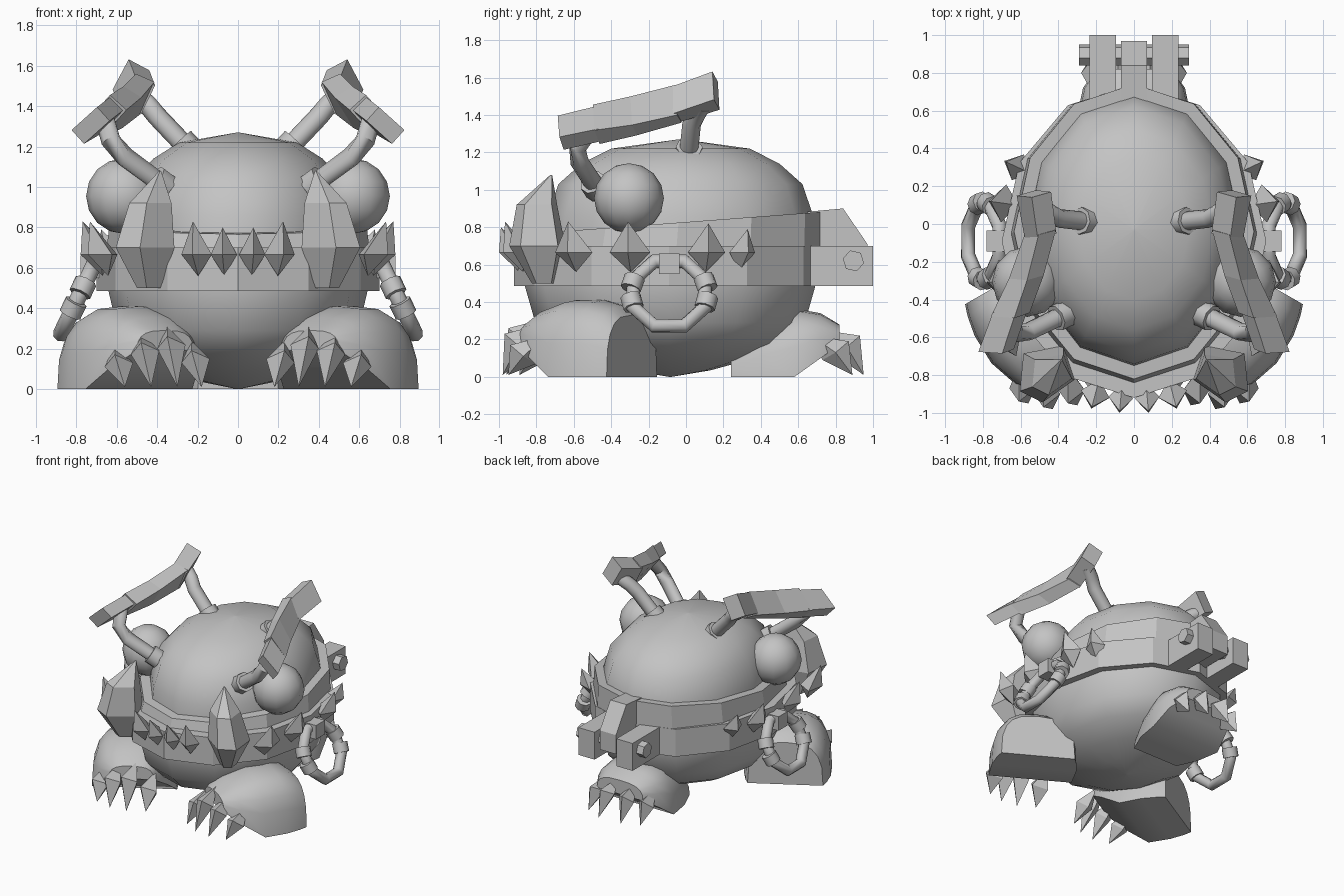
import bpy, bmesh, math
from mathutils import Vector as V

if "Cube" in bpy.data.objects:
    bpy.data.objects.remove(bpy.data.objects["Cube"])

metal = bpy.data.materials.new("plain_grey")
metal.diffuse_color = (0.55, 0.55, 0.55, 1)
metal.use_nodes = True
metal.node_tree.nodes["Principled BSDF"].inputs["Base Color"].default_value = metal.diffuse_color


def finish(bm, name, mirror=False, smooth=None):
    bmesh.ops.recalc_face_normals(bm, faces=bm.faces[:])
    me = bpy.data.meshes.new(name)
    bm.to_mesh(me)
    bm.free()
    me.materials.append(metal)
    ob = bpy.data.objects.new(name, me)
    bpy.context.collection.objects.link(ob)
    if mirror:
        ob.modifiers.new("Mirror", 'MIRROR').use_mirror_merge = False
    if smooth:
        bpy.ops.object.select_all(action='DESELECT')
        ob.select_set(True)
        bpy.context.view_layer.objects.active = ob
        bpy.ops.object.shade_smooth_by_angle(angle=math.radians(smooth))
    return ob


def loft(bm, rings, closed=False):
    """Skin a list of equal-length point rings, capping the open ends."""
    vs = [[bm.verts.new(p) for p in r] for r in rings]
    n = len(vs[0])
    pairs = list(zip(vs, vs[1:])) + ([(vs[-1], vs[0])] if closed else [])
    for a, b in pairs:
        for i in range(n):
            bm.faces.new((a[i], a[(i + 1) % n], b[(i + 1) % n], b[i]))
    if not closed:
        bm.faces.new(vs[0])
        bm.faces.new(vs[-1])


def tube(bm, pts, r, n=8, closed=False):
    pts = [V(p) for p in pts]
    rings = []
    m = len(pts)
    for i, p in enumerate(pts):
        a = pts[i - 1] if (i or closed) else p
        b = pts[(i + 1) % m] if (i < m - 1 or closed) else p
        d = (b - a).normalized()
        u = d.cross(V((0.9, 0.1, 0.42))).normalized()
        w = d.cross(u)
        rings.append([p + r * (u * math.cos(2 * math.pi * k / n) + w * math.sin(2 * math.pi * k / n))
                      for k in range(n)])
    loft(bm, rings, closed)


def spike(bm, top, mid, bottom, side, depth):
    """Four-sided double-pointed tooth: widest at mid."""
    mid, side, depth = V(mid), V(side), V(depth)
    ring = [bm.verts.new(mid + o) for o in (side, depth, -side, -depth)]
    t, b = bm.verts.new(top), bm.verts.new(bottom)
    for i in range(4):
        bm.faces.new((ring[i], ring[(i + 1) % 4], t))
        bm.faces.new((ring[i], ring[(i + 1) % 4], b))


def oval(rx, y0, y1, z, n=12):
    cy, ry = (y0 + y1) / 2, (y1 - y0) / 2
    pts = []
    for k in range(n):
        a = 2 * math.pi * k / n
        y = cy + ry * math.sin(a)
        pts.append(V((rx * math.cos(a), y, z(y) if callable(z) else z)))
    return pts


def box(bm, lo, hi):
    loft(bm, [[(x, lo[1], lo[2]), (x, hi[1], lo[2]), (x, hi[1], hi[2]), (x, lo[1], hi[2])]
              for x in (lo[0], hi[0])])


# Round body: belly below the jaw, narrower dome above it
for name, rx, cy, ry, prof in (
        ("belly", 0.64, -0.085, 0.775, [(0.01, 0), (0.28, 0.035), (0.54, 0.09), (0.79, 0.18), (0.93, 0.29), (1, 0.48), (1, 0.69)]),
        ("head_dome", 0.575, -0.03, 0.725, [(1, 0.6), (1, 0.72), (0.98, 0.86), (0.9, 1.03), (0.73, 1.14), (0.51, 1.22), (0.01, 1.27)])):
    bm = bmesh.new()
    loft(bm, [oval(rx * f, cy - ry * f, cy + ry * f, z) for f, z in prof])
    finish(bm, name, smooth=60)

# Jaw bands
bm = bmesh.new()
loft(bm, [oval(0.70, -0.92, 0.74, 0.485), oval(0.70, -0.92, 0.74, 0.7),
          oval(0.55, -0.72, 0.6, 0.7), oval(0.6, -0.8, 0.62, 0.485)], closed=True)
finish(bm, "lower_jaw_band")
bm = bmesh.new()
rise = lambda y: 0.79 + 0.075 * (y + 0.5)
loft(bm, [oval(0.65, -0.84, 0.74, 0.7), oval(0.635, -0.82, 0.74, rise),
          oval(0.55, -0.72, 0.66, rise), oval(0.55, -0.72, 0.64, 0.7)], closed=True)
finish(bm, "upper_jaw_band")

# Rear hinge
bm = bmesh.new()
box(bm, (0.095, 0.6, 0.485), (0.235, 1.0, 0.7))
finish(bm, "hinge_side_lug", mirror=True)
bm = bmesh.new()
side = [(0.62, 0.56), (0.62, 0.88), (0.84, 0.9), (0.97, 0.71), (0.97, 0.56)]
loft(bm, [[(x, y, z) for y, z in side] for x in (-0.07, 0.07)])
finish(bm, "hinge_centre_lug")
bm = bmesh.new()
tube(bm, [(-0.29, 0.895, 0.62), (0.29, 0.895, 0.62)], 0.058, 6)
finish(bm, "hinge_pin")

# Small teeth: position on the jaw, outward direction, half width, tip height
bm = bmesh.new()
for x, y, a, w, h in ((0.07, -0.92, -85, 0.065, 0.8), (0.205, -0.9, -75, 0.078, 0.83),
                      (0.67, -0.6, -25, 0.11, 0.83), (0.7, -0.3, -8, 0.11, 0.83),
                      (0.69, 0.11, 8, 0.1, 0.82), (0.615, 0.3, 25, 0.075, 0.79)):
    o = V((math.cos(math.radians(a)), math.sin(math.radians(a)), 0))
    s = V((-o.y, o.x, 0)) * w
    p = V((x, y, 0))
    spike(bm, p + o * 0.07 + V((0, 0, h)), p + V((0, 0, 0.665)), p - o * 0.03 + V((0, 0, 0.56)), s, o * 0.08)
finish(bm, "small_teeth", mirror=True)

# Front tusks
bm = bmesh.new()
rings = []
for c, f in (((0.44, -0.76, 0.5), 0.4), ((0.455, -0.785, 0.7), 1.0), ((0.43, -0.79, 0.92), 0.72), ((0.385, -0.72, 1.08), 0.03)):
    rings.append([V(c) + V(o) * f for o in
                  ((0.13, 0.1, 0), (-0.08, 0.14, 0), (-0.14, -0.04, 0), (0.03, -0.16, 0), (0.15, -0.1, 0))])
loft(bm, rings)
finish(bm, "front_tusk", mirror=True)

# Eyes
bm = bmesh.new()
bmesh.ops.create_uvsphere(bm, u_segments=12, v_segments=8, radius=0.187)
bmesh.ops.translate(bm, verts=bm.verts[:], vec=(0.565, -0.305, 0.955))
finish(bm, "eye", mirror=True, smooth=60)


# Brow bars: a middle span with a block on each end
def bar(name, stations):
    bm = bmesh.new()
    rings = []
    for c, ang, w, t in stations:
        a = math.radians(ang)
        u, v = V((math.cos(a), 0.05, -math.sin(a))) * w, V((math.sin(a), -0.25, math.cos(a))) * t
        rings.append([V(c) + u + v, V(c) - u + v, V(c) - u - v, V(c) + u - v])
    loft(bm, rings)
    finish(bm, name, mirror=True)


bar("brow_front_block", [((0.73, -0.67, 1.305), 42, 0.085, 0.046), ((0.655, -0.46, 1.355), 46, 0.085, 0.046)])
bar("brow_span", [((0.655, -0.48, 1.35), 48, 0.092, 0.055), ((0.57, -0.28, 1.395), 58, 0.09, 0.052),
                  ((0.495, -0.04, 1.46), 66, 0.088, 0.05)])
bar("brow_rear_block", [((0.495, -0.06, 1.455), 64, 0.08, 0.055), ((0.53, 0.16, 1.53), 62, 0.085, 0.058)])

# Struts that carry the brow bars, with collars at the body
bm = bmesh.new()
rear = [(0.22, 0.01, 1.16), (0.40, 0.03, 1.35), (0.45, 0.06, 1.41), (0.52, 0.09, 1.46)]
front = [(0.33, -0.46, 0.98), (0.56, -0.57, 1.15), (0.63, -0.58, 1.23), (0.66, -0.5, 1.34)]
for p in (rear, front):
    tube(bm, p, 0.05)
    a, b = V(p[0]), V(p[1])
    tube(bm, [a.lerp(b, 0.1), a.lerp(b, 0.36)], 0.072)
finish(bm, "brow_struts", mirror=True, smooth=50)

# Hanging side rings with knuckles, tilted outward
bm = bmesh.new()


def on_ring(deg, r=0.208):
    a = math.radians(deg)
    return V((0.795, -0.09, 0.445)) + r * (V((0, 1, 0)) * math.cos(a) + V((-0.43, 0, 0.9)) * math.sin(a))


tube(bm, [on_ring(22.5 + 45 * k) for k in range(8)], 0.04, 8, True)
for d in (-14, 18, 162, 194):
    tube(bm, [on_ring(d - 10), on_ring(d + 10)], 0.056)
finish(bm, "side_ring", mirror=True, smooth=50)
bm = bmesh.new()
box(bm, (0.64, -0.145, 0.55), (0.78, -0.035, 0.66))
finish(bm, "ring_holder", mirror=True)


# Feet: boxy arches along an axis (distance, half width, underside, top), lifted at the toes
def foot(name, start, d, stations, mirror):
    bm = bmesh.new()
    d = V(d).normalized()
    s = V((-d.y, d.x, 0))
    rings = []
    for t, w, lo, hi in stations:
        ring = []
        for k in range(11):
            ca, sa = math.cos(math.pi * k / 10), math.sin(math.pi * k / 10)
            z = lo + (hi - lo) * abs(sa) ** 0.7
            ring.append(V(start) + d * t + s * w * math.copysign(abs(ca) ** 0.7, ca) + V((0, 0, z)))
        rings.append(ring)
    loft(bm, rings)
    finish(bm, name, mirror, 45)


foot("front_foot", (0.66, -0.29, 0), (-0.5, -0.87, 0),
     [(0, 0.27, 0, 0.33), (0.06, 0.29, 0, 0.38), (0.17, 0.31, 0, 0.41), (0.34, 0.305, 0, 0.41),
      (0.5, 0.25, 0.11, 0.355), (0.6, 0.16, 0.19, 0.29)], True)
foot("back_foot", (0, 0.24, 0), (0, 1, 0),
     [(0, 0.2, 0, 0.13), (0.16, 0.27, 0, 0.26), (0.34, 0.3, 0, 0.365), (0.48, 0.27, 0.1, 0.34),
      (0.58, 0.2, 0.17, 0.28)], False)

# Claws
bm = bmesh.new()
for x, y, z in ((0.22, -0.77, 0.22), (0.34, -0.84, 0.29), (0.47, -0.86, 0.26), (0.60, -0.83, 0.2)):
    spike(bm, (x + 0.01, y + 0.08, z + 0.02), (x - 0.01, y - 0.04, z - 0.08), (x - 0.04, y - 0.12, 0.01),
          (0.07, 0, -0.01), (0.02, -0.07, 0.05))
finish(bm, "front_claws", mirror=True)
bm = bmesh.new()
for x, y, z in ((0.075, 0.83, 0.25), (0.205, 0.77, 0.22)):
    spike(bm, (x, y - 0.1, z), (x + 0.01, y + 0.03, z - 0.08), (x + 0.02, y + 0.12, 0.01),
          (0.065, 0, -0.01), (0.01, 0.07, 0.05))
finish(bm, "back_claws", mirror=True)
